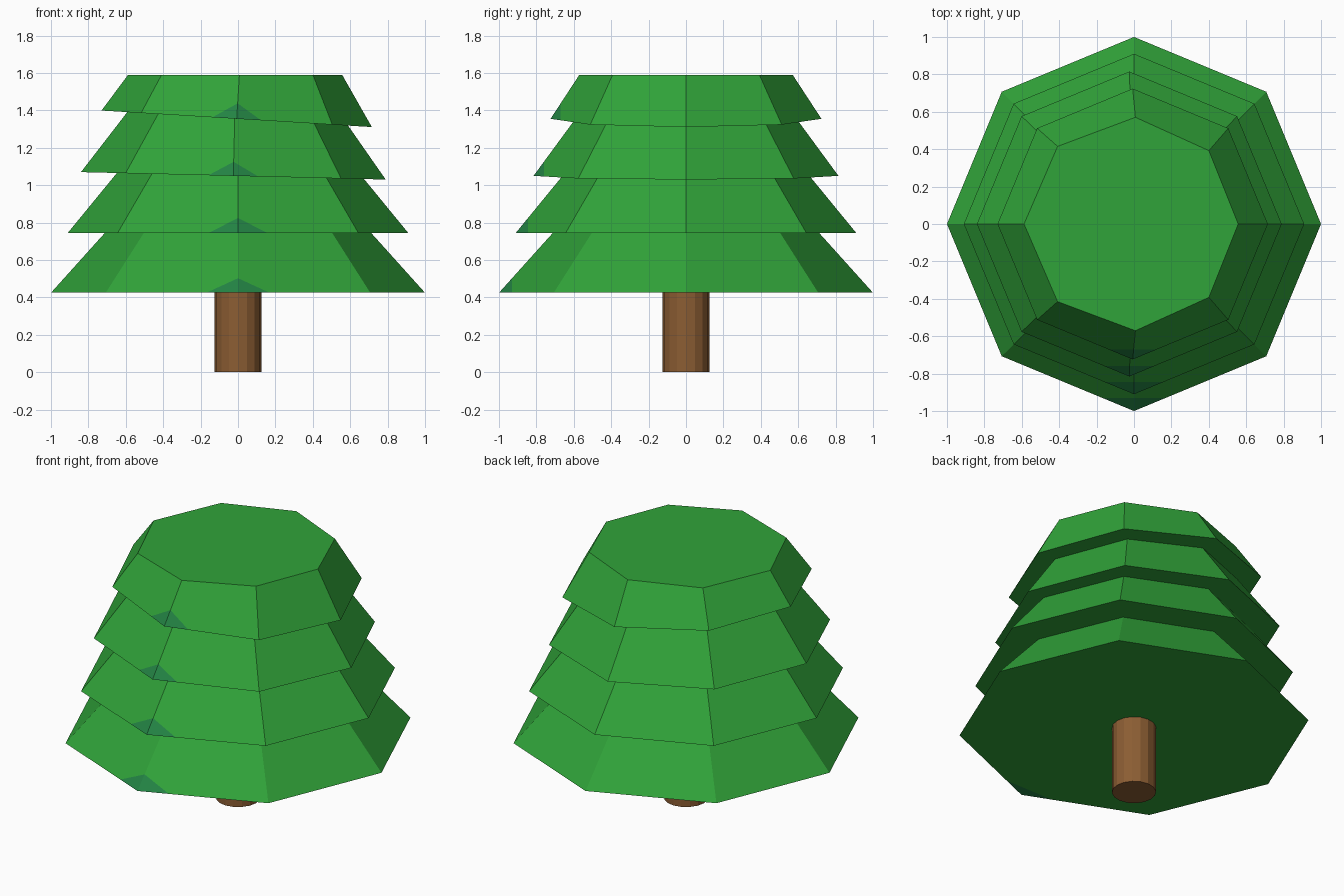
import bpy, bmesh, math
from mathutils import Matrix, Vector

if "Cube" in bpy.data.objects:
    bpy.data.objects.remove(bpy.data.objects["Cube"])


def material(name, rgb):
    m = bpy.data.materials.new(name)
    m.diffuse_color = (*rgb, 1)
    m.use_nodes = True
    m.node_tree.nodes["Principled BSDF"].inputs["Base Color"].default_value = m.diffuse_color
    return m


GREEN = material("leaf green", (0.030, 0.366, 0.041))
TEAL = material("teal green", (0.017, 0.23, 0.058))
BROWN = material("bark brown", (0.26, 0.11, 0.033))


def add_object(name, bm, mats):
    bmesh.ops.recalc_face_normals(bm, faces=bm.faces)
    me = bpy.data.meshes.new(name)
    bm.to_mesh(me)
    bm.free()
    for m in mats:
        me.materials.append(m)
    ob = bpy.data.objects.new(name, me)
    bpy.context.collection.objects.link(ob)
    return ob


def bisect(bm, co, no, clear=False):
    geom = bm.verts[:] + bm.edges[:] + bm.faces[:]
    return bmesh.ops.bisect_plane(bm, geom=geom, plane_co=co, plane_no=no,
                                  clear_outer=clear)


CONE_H = 1.11


def tier(name, x, z, r, tilt, top, tip_y):
    # eight-sided cone, tilted sideways, then cut level at the top
    bm = bmesh.new()
    bmesh.ops.create_cone(bm, cap_ends=True, segments=8, radius1=r, radius2=0,
                          depth=CONE_H)
    mat = (Matrix.Translation((x, 0, z)) @ Matrix.Rotation(math.radians(tilt), 4, 'Y')
           @ Matrix.Translation((0, 0, CONE_H / 2)))
    # put a corner on each axis
    v = max(bm.verts, key=lambda p: p.co.x)
    ang = math.atan2(v.co.y, v.co.x)
    bm.transform(mat @ Matrix.Rotation(-ang, 4, 'Z'))
    cut = bisect(bm, (0, 0, top), (0, 0, 1), True)
    bmesh.ops.contextual_create(
        bm, geom=[g for g in cut["geom_cut"] if isinstance(g, bmesh.types.BMEdge)])
    # teal tip on the front corner
    bisect(bm, (0, tip_y, 0), (0, -1, 0))
    for f in bm.faces:
        f.material_index = 1 if f.calc_center_median().y < tip_y else 0
    add_object(name, bm, (GREEN, TEAL))


# Foliage, from the bottom up
tier("foliage_tier_1", 0, 0.425, 1.0, 0, 0.755, -0.93)
tier("foliage_tier_2", 0, 0.745, 0.91, 0, 1.08, -0.845)
tier("foliage_tier_3", -0.025, 1.05, 0.815, 1.4, 1.41, -0.76)
tier("foliage_tier_4", -0.007, 1.355, 0.724, 3.5, 1.59, -0.67)

# Trunk
bm = bmesh.new()
bmesh.ops.create_cone(bm, cap_ends=True, segments=16, radius1=0.126, radius2=0.126,
                      depth=0.43, matrix=Matrix.Translation((0, 0, 0.215)))
add_object("trunk", bm, (BROWN,))
